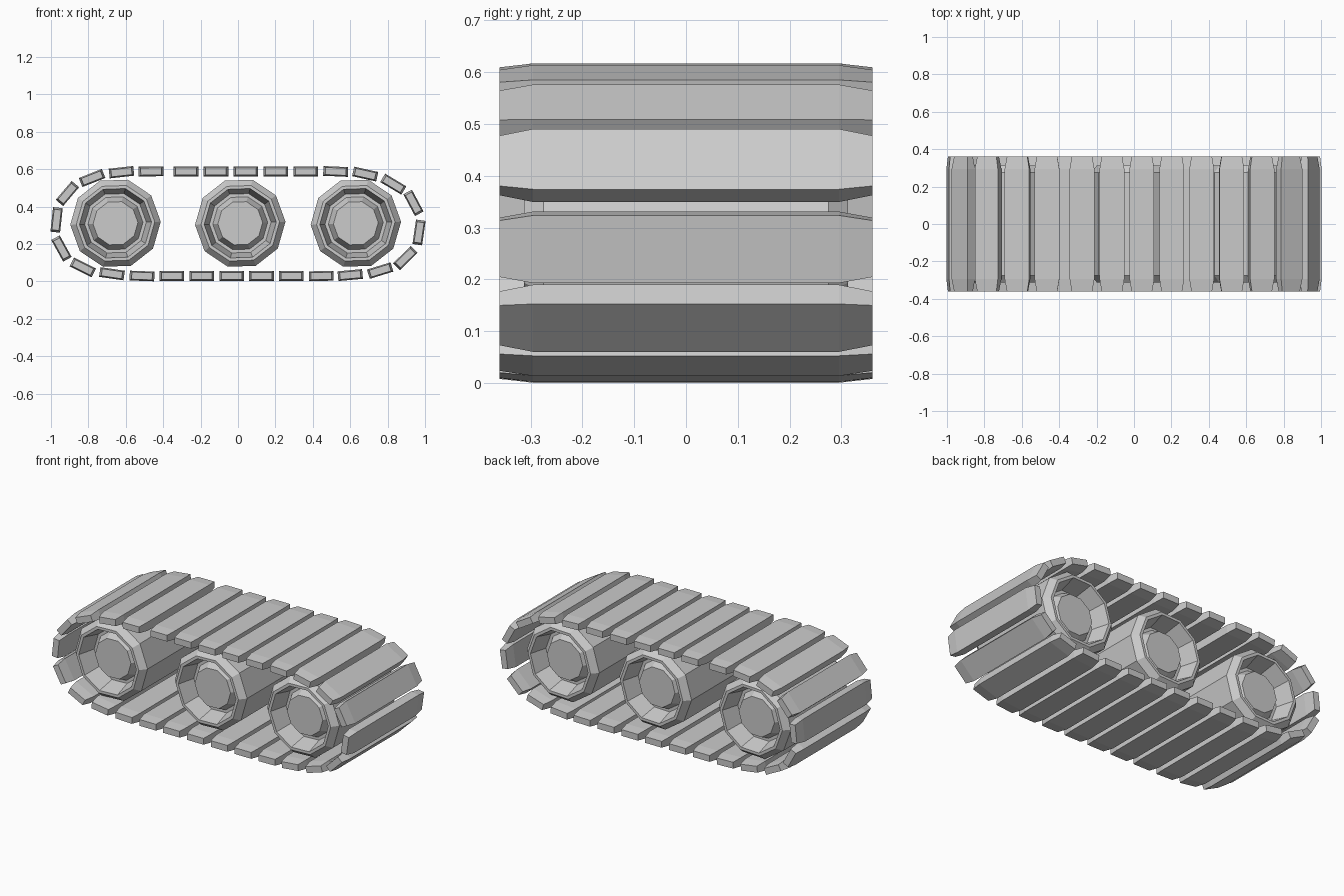
import bpy, bmesh, math

if "Cube" in bpy.data.objects:
    bpy.data.objects.remove(bpy.data.objects["Cube"])

def finish(bm, name):
    bmesh.ops.recalc_face_normals(bm, faces=bm.faces)
    me = bpy.data.meshes.new(name)
    bm.to_mesh(me)
    bm.free()
    return me

def place(name, me, loc, angle=0.0):
    ob = bpy.data.objects.new(name, me)
    ob.location = loc
    ob.rotation_euler[1] = angle
    bpy.context.collection.objects.link(ob)

# track shoe: long slat whose section narrows towards both ends
def shoe_mesh():
    bm = bmesh.new()
    rings = []
    for y, w, t in ((-.36, .055, .019), (-.295, .066, .026), (.295, .066, .026), (.36, .055, .019)):
        rings.append([bm.verts.new((sx * w, y, sz * t))
                      for sx, sz in ((-1, -1), (1, -1), (1, 1), (-1, 1))])
    for a, b in zip(rings, rings[1:]):
        for i in range(4):
            j = (i + 1) % 4
            bm.faces.new((a[i], a[j], b[j], b[i]))
    bm.faces.new(rings[0])
    bm.faces.new(rings[-1])
    return finish(bm, "track_shoe")

# road wheel: ten-sided drum with a dished face and raised hub on both ends
def wheel_mesh(sides=10):
    half = [(.12, .26), (.147, .205), (.165, .205), (.193, .313), (.21, .313), (.242, .275)]
    profile = [(r, -y) for r, y in half] + [(r, y) for r, y in reversed(half)]
    bm = bmesh.new()
    rings = []
    for r, y in profile:
        rings.append([bm.verts.new((r * math.cos(k * math.tau / sides), y,
                                    r * math.sin(k * math.tau / sides))) for k in range(sides)])
    for a, b in zip(rings, rings[1:]):
        for i in range(sides):
            j = (i + 1) % sides
            bm.faces.new((a[i], a[j], b[j], b[i]))
    bm.faces.new(rings[0])
    bm.faces.new(rings[-1])
    return finish(bm, "road_wheel")

# closed path of shoe centres: top run, right end, bottom run, left end
path = [(-.278 + .16 * i, .588) for i in range(6)]
path += [(.68, .574), (.83, .52), (.938, .42), (.968, .262), (.895, .125), (.76, .058), (.60, .034)]
path += [(.445 - .1597 * i, .029) for i in range(7)]
path += [(-.674, .041), (-.83, .075), (-.944, .176), (-.97, .329),
         (-.912, .47), (-.78, .553), (-.623, .584), (-.465, .588)]

shoe = shoe_mesh()
n = len(path)
for i, (x, z) in enumerate(path):
    (x0, z0), (x1, z1) = path[i - 1], path[(i + 1) % n]
    place(f"track_shoe_{i + 1}", shoe, (x, 0, z), -math.atan2(z1 - z0, x1 - x0))

# three road wheels
wheel = wheel_mesh()
for i, x in enumerate((-.655, .012, .63)):
    place(f"road_wheel_{i + 1}", wheel, (x, 0, .311), math.radians(-2))
